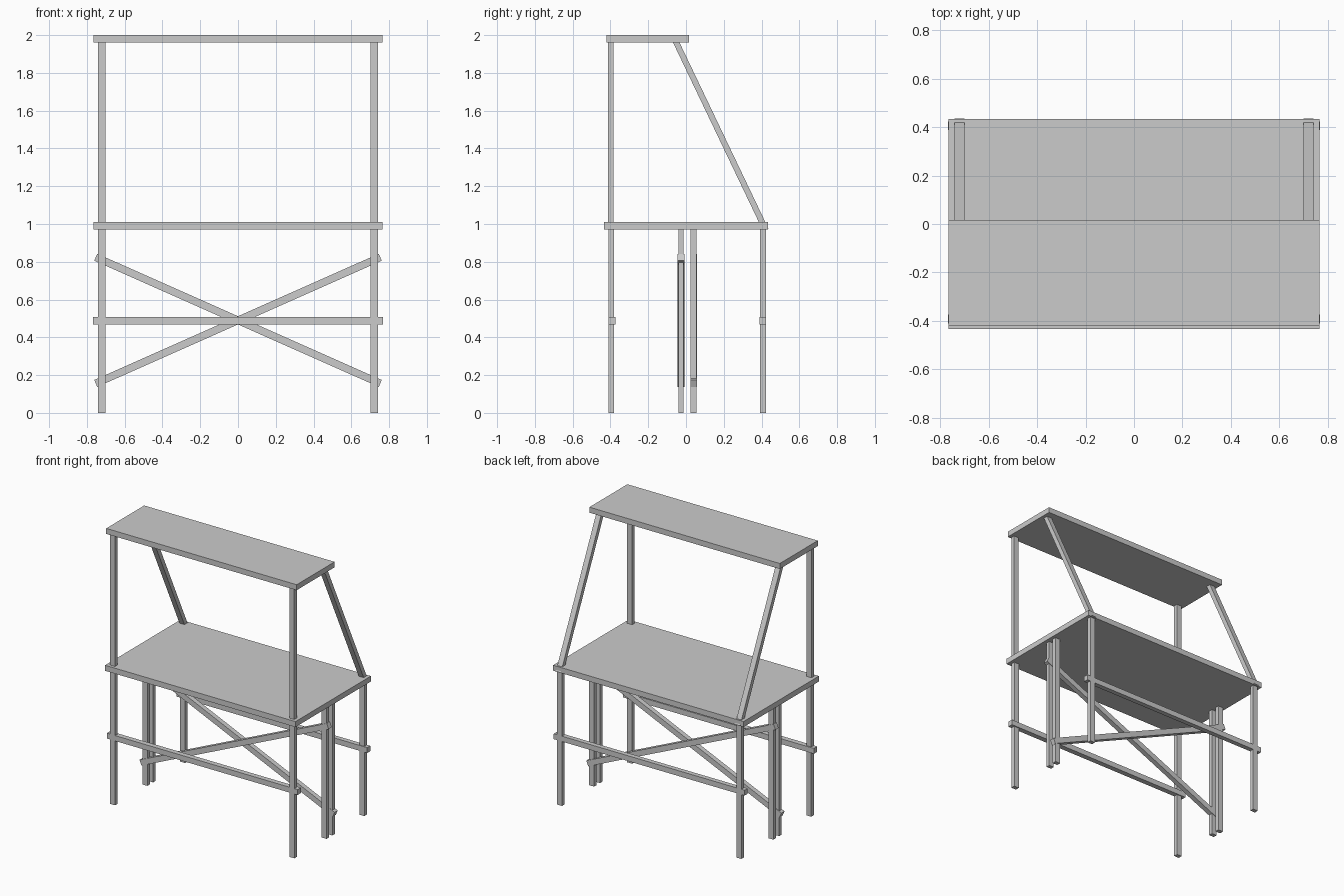
import bpy
from mathutils import Matrix, Vector
import math

if "Cube" in bpy.data.objects:
    bpy.data.objects.remove(bpy.data.objects["Cube"])


def box(name, x, y, z):
    """Axis-aligned box from (min, max) ranges."""
    bpy.ops.mesh.primitive_cube_add(size=1)
    ob = bpy.context.object
    ob.name = name
    lo, hi = Vector((x[0], y[0], z[0])), Vector((x[1], y[1], z[1]))
    ob.data.transform(Matrix.Translation((lo + hi) / 2) @ Matrix.Diagonal((*(hi - lo), 1)))
    return ob


def beam(name, centre, size, axis, angle):
    """Box rotated about one axis."""
    ob = box(name, *[(-s / 2, s / 2) for s in size])
    ob.data.transform(Matrix.Translation(centre) @ Matrix.Rotation(angle, 4, axis))
    return ob


# Table top and upper shelf
box("table_top", (-0.766, 0.766), (-0.434, 0.433), (0.97, 1.01))
box("upper_shelf", (-0.766, 0.766), (-0.42, 0.016), (1.96, 2.0))

# Posts on both sides
foot, head = Vector((0.422, 0.97)), Vector((-0.055, 1.968))
mid, run = (foot + head) / 2, head - foot
for side, sx in (("left", -1), ("right", 1)):
    xr = tuple(sorted((sx * 0.701, sx * 0.741)))
    box(side + "_front_leg", xr, (-0.411, -0.381), (0, 0.98))
    box(side + "_front_post", xr, (-0.412, -0.383), (1.0, 1.97))
    box(side + "_back_leg", xr, (0.393, 0.423), (0, 0.98))
    box(side + "_inner_leg_front", xr, (-0.041, -0.012), (0, 0.98))
    box(side + "_inner_leg_back", xr, (0.025, 0.055), (0, 0.98))
    # Slanted rear support
    beam(side + "_slanted_post", (sx * 0.721, mid.x, mid.y),
         (0.04, 0.031, run.length), 'X', math.atan2(-run.x, run.y))

# Long horizontal rails
box("front_rail", (-0.768, 0.768), (-0.411, -0.373), (0.468, 0.507))
box("back_rail", (-0.768, 0.768), (0.388, 0.423), (0.468, 0.507))

# Crossed diagonal braces
tilt = math.atan2(0.334, 0.753)
for name, y, s in (("brace_front", -0.027, -1), ("brace_back", 0.041, 1)):
    beam(name, (0, y, 0.49), (1.648, 0.036, 0.04), 'Y', s * tilt)
